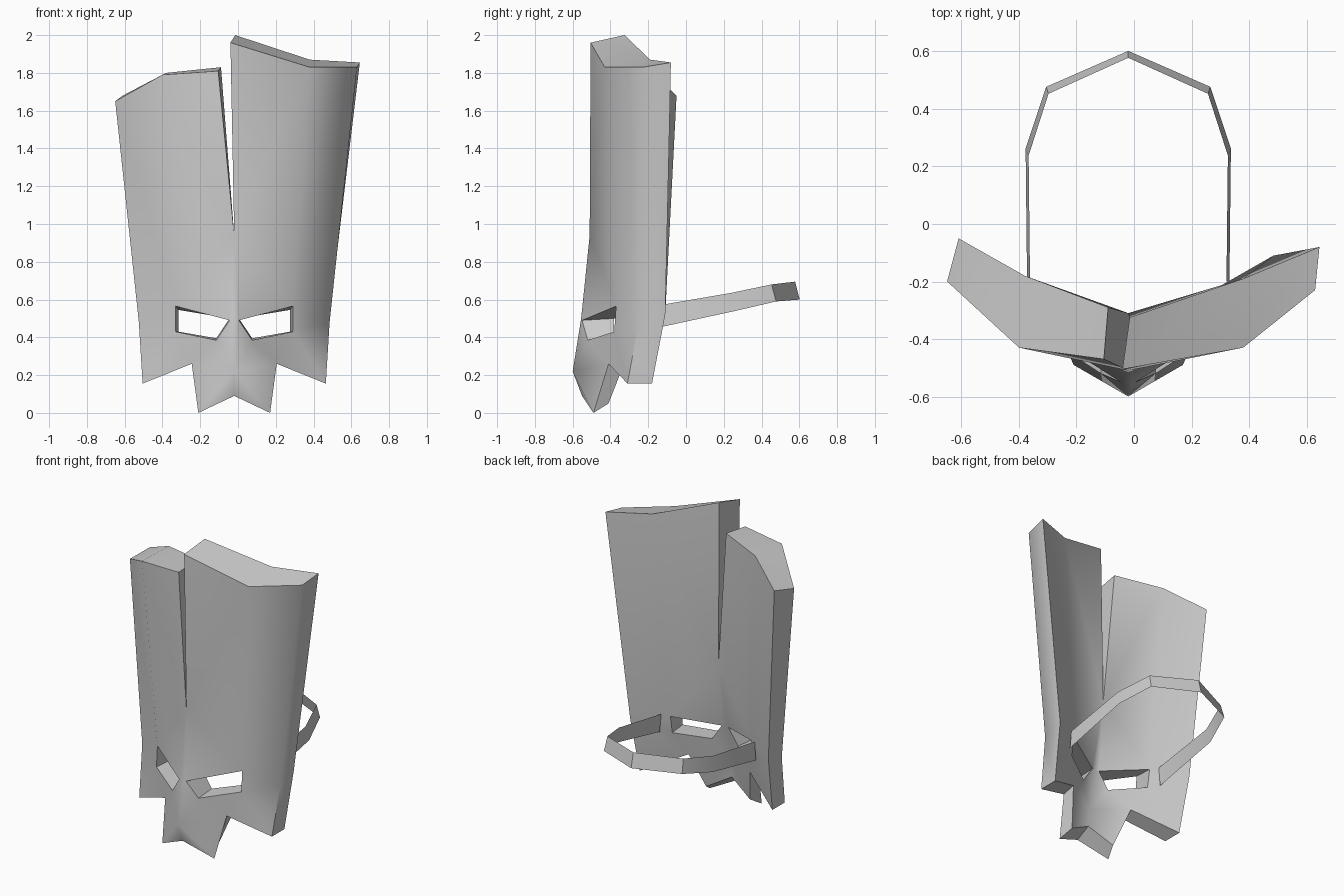
import bpy, bmesh, math
from mathutils import Vector

cube = bpy.data.objects.get("Cube")
if cube:
    bpy.data.objects.remove(cube)

CENTRE = -0.02  # the mask's own middle line

grey = bpy.data.materials.new("plain_grey")
grey.use_nodes = True
grey.diffuse_color = (0.6, 0.6, 0.6, 1)
grey.node_tree.nodes["Principled BSDF"].inputs["Base Color"].default_value = grey.diffuse_color


def make_object(name, bm, angle):
    mesh = bpy.data.meshes.new(name)
    bm.to_mesh(mesh)
    bm.free()
    mesh.materials.append(grey)
    obj = bpy.data.objects.new(name, mesh)
    bpy.context.collection.objects.link(obj)
    bpy.ops.object.select_all(action="DESELECT")
    obj.select_set(True)
    bpy.context.view_layer.objects.active = obj
    bpy.ops.object.shade_smooth_by_angle(angle=math.radians(angle))
    return obj


# Mirrored face points: front position, then shift to the back surface
face_points = {
    "nose": ((0, -.6, .22), (0, .16, .03)),
    "lip": ((0, -.55, .09), (0, .1, .05)),
    "bridge": ((0, -.555, .5), (0, .17, .01)),
    "slit": ((0, -.51, .94), (0, .2, 0)),
    "tip": ((.19, -.49, 0), (-.03, .08, .05)),
    "notch": ((.225, -.41, .26), (0, .09, .02)),
    "cheek": ((.485, -.31, .155), (0, .13, 0)),
    "temple": ((.505, -.25, .48), (0, .14, .04)),
    "eye_in": ((.025, -.55, .49), (0, .17, .01)),
    "eye_top": ((.31, -.37, .565), (-.015, .14, -.02)),
    "eye_out": ((.31, -.38, .43), (-.015, .13, 0)),
    "eye_low": ((.095, -.52, .385), (0, .14, .01)),
}

# The two crest halves have unequal tops
crest_points = {
    -1: {"crest_out": ((-.65, -.2, 1.65), (.04, .15, .03)),
         "crest_mid": ((-.4, -.43, 1.79), (.02, .25, .01)),
         "crest_in": ((-.105, -.47, 1.81), (.015, .18, .02))},
    1: {"crest_out": ((.63, -.23, 1.83), (.015, .15, .025)),
        "crest_mid": ((.38, -.43, 1.83), (0, .24, .04)),
        "crest_in": ((-.04, -.505, 1.96), (.025, .18, .04))},
}

panels = [
    "nose bridge eye_in eye_low", "nose eye_low notch", "nose notch tip", "nose tip lip",
    "eye_low eye_out notch", "eye_out temple cheek notch", "eye_out eye_top temple",
    "eye_top crest_mid crest_out temple", "bridge slit eye_in",
    "eye_in slit eye_top", "eye_top slit crest_mid", "slit crest_in crest_mid",
]

# Mask: front and back skins, joined by walls along every open edge
bm = bmesh.new()
pairs = {}


def pair(name, side):
    """Front and back vertex of a named point; middle points are shared."""
    if name in face_points:
        (x, y, z), (dx, dy, dz) = face_points[name]
        key = (name, side if x else 0)
        front = Vector((CENTRE + side * x, y, z))
        shift = Vector((side * dx, dy, dz))
    else:
        key = (name, side)
        front, shift = (Vector(v) for v in crest_points[side][name])
    if key not in pairs:
        pairs[key] = (bm.verts.new(front), bm.verts.new(front + shift))
    return pairs[key]


for side in (-1, 1):
    for panel in panels:
        corners = [pair(name, side) for name in panel.split()]
        bm.faces.new([c[0] for c in corners])
        bm.faces.new([c[1] for c in reversed(corners)])

back_of = {front: back for front, back in pairs.values()}
rim = [e for e in bm.edges if len(e.link_faces) == 1 and e.verts[0] in back_of]
for edge in rim:
    a, b = edge.verts
    bm.faces.new((a, b, back_of[b], back_of[a]))
bmesh.ops.recalc_face_normals(bm, faces=bm.faces)
make_object("mask_with_split_crest", bm, 55)

# Head strap: a thin band rising towards the back, as (x, y, lower z, upper z)
half_band = [(.345, -.2, .44, .56), (.35, .25, .54, .635), (.28, .465, .59, .68), (0, .59, .6, .695)]
band = [(-x, *rest) for x, *rest in half_band] + half_band[-2::-1]
bm = bmesh.new()
rows = []
for x, y, low, high in band:
    lean = .012 if y > 0 else 0
    rows.append((bm.verts.new((CENTRE + x * 1.02, y + lean, low)),
                 bm.verts.new((CENTRE + x * .99, y - lean, high))))
for (a, b), (c, d) in zip(rows, rows[1:]):
    bm.faces.new((a, c, d, b))
bmesh.ops.recalc_face_normals(bm, faces=bm.faces)
make_object("head_strap", bm, 20)
